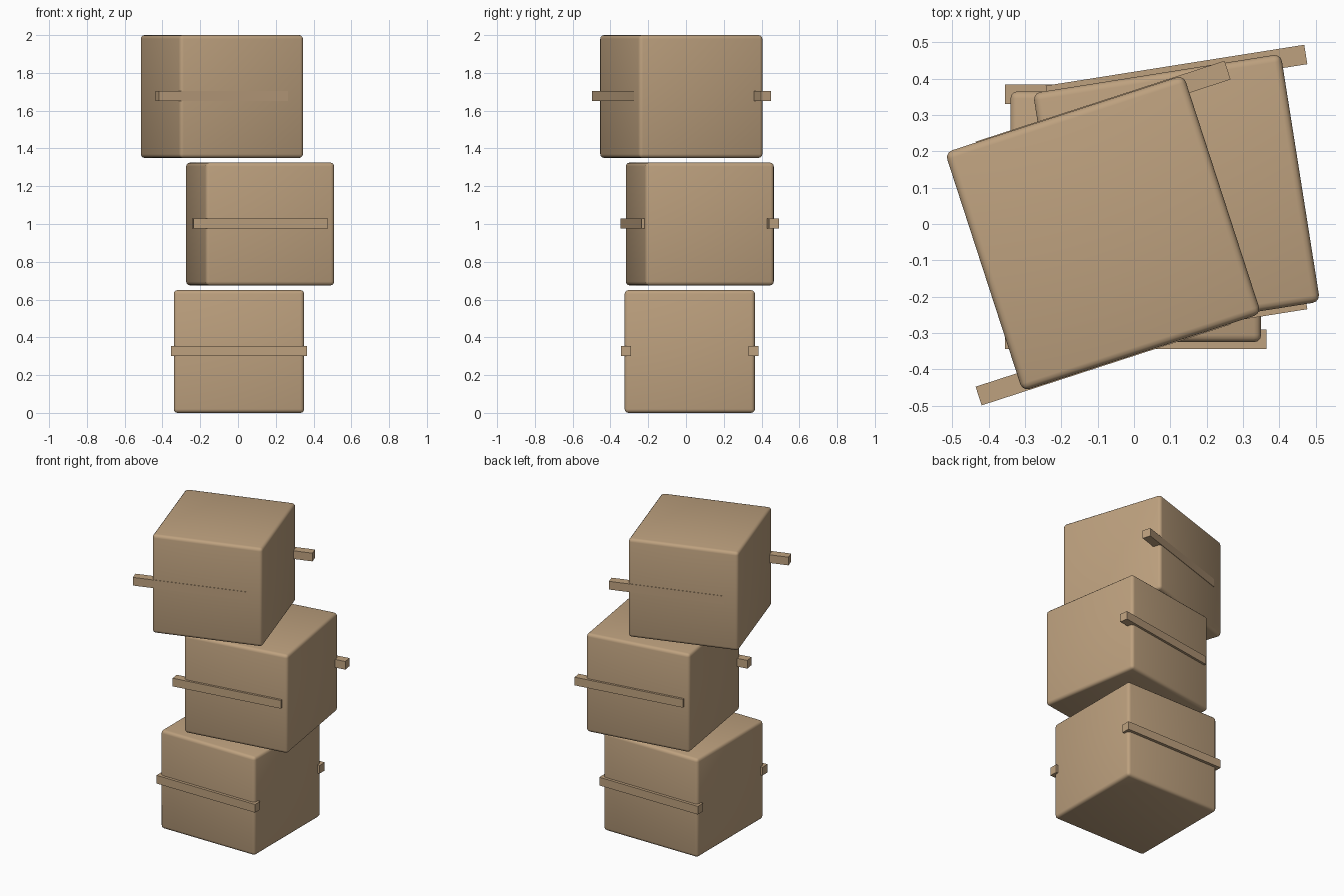
import bpy
from math import radians

cube = bpy.data.objects.get("Cube")
if cube:
    bpy.data.objects.remove(cube, do_unlink=True)

# One cardboard tan for the whole stack
tan = bpy.data.materials.new("cardboard_tan")
tan.use_nodes = True
colour = (0.51, 0.355, 0.21, 1)
tan.diffuse_color = colour
tan.node_tree.nodes["Principled BSDF"].inputs["Base Color"].default_value = colour


def box(name, size, centre, turn):
    bpy.ops.mesh.primitive_cube_add(size=1, location=centre, rotation=(0, 0, turn))
    obj = bpy.context.object
    obj.name = name
    obj.scale = size
    bpy.ops.object.transform_apply(location=False, rotation=False, scale=True)
    obj.data.materials.append(tan)
    return obj


WIDTH, HEIGHT, STEP = 0.69, 0.65, 0.675
SLAT_LENGTH, SLAT_THICK, SLAT_OFFSET = 0.72, 0.054, 0.337

# Stack of boxes, each turned a little further than the one below
stack = [("lower", 0.005, 0.02), ("middle", 0.117, 0.073), ("upper", -0.085, -0.025)]
for level, (label, x, y) in enumerate(stack):
    turn = radians(9 * level)
    z = HEIGHT / 2 + STEP * level

    # Box with softly rounded edges
    crate = box(label + "_box", (WIDTH, WIDTH, HEIGHT), (x, y, z), turn)
    bevel = crate.modifiers.new("rounded_edges", "BEVEL")
    bevel.width = 0.02
    bevel.segments = 3
    bpy.ops.object.shade_smooth()

    # Slats turn about their own middles, so they jut out of the upper boxes
    for side, sign in (("front", -1), ("back", 1)):
        box(f"{label}_{side}_slat", (SLAT_LENGTH, SLAT_THICK, SLAT_THICK),
            (x, y + sign * SLAT_OFFSET, z + 0.002), turn)
